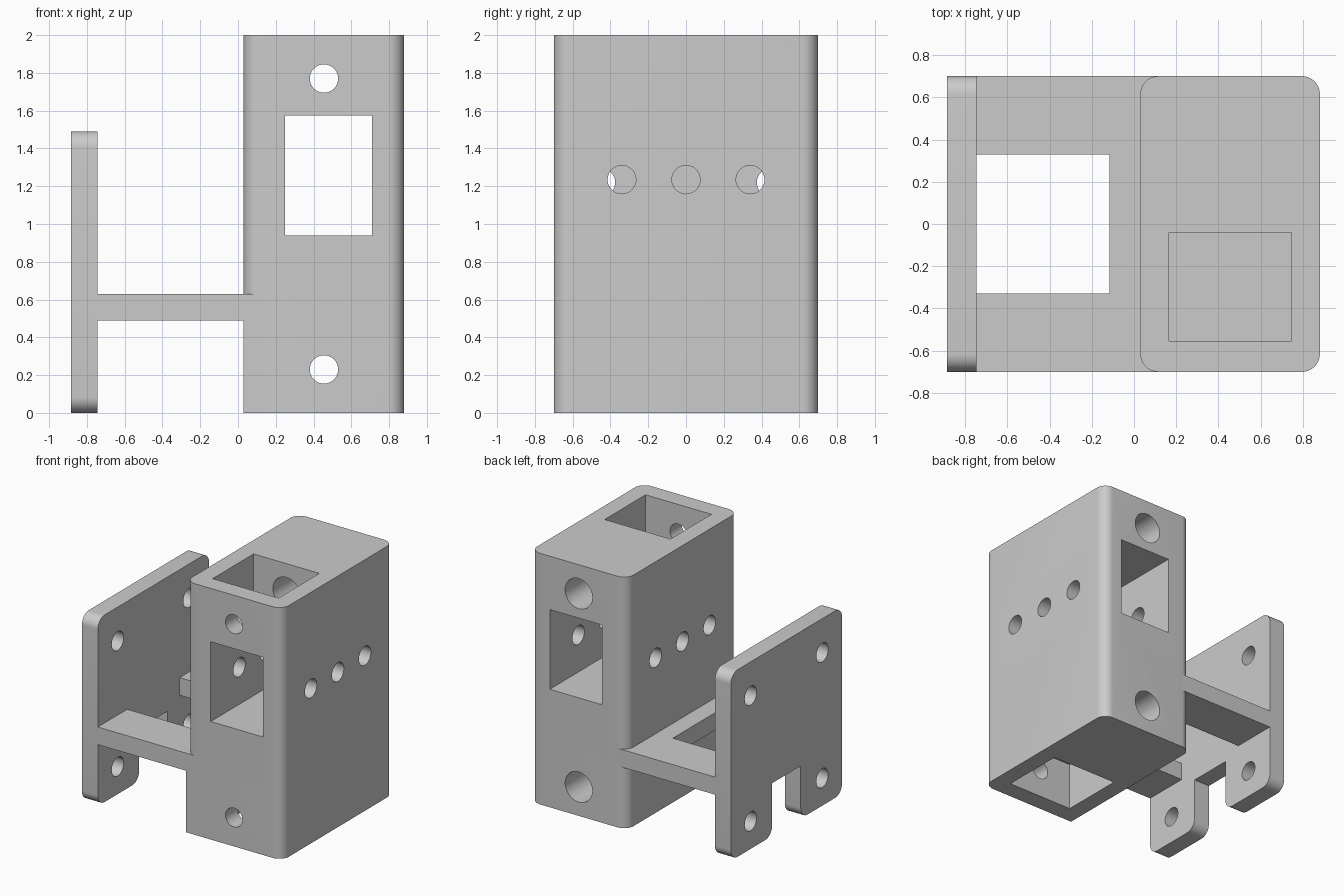
import bpy, bmesh, math
from mathutils import Vector

if "Cube" in bpy.data.objects:
    bpy.data.objects.remove(bpy.data.objects["Cube"])

grey = bpy.data.materials.new("plain_grey")
grey.use_nodes = True
grey.diffuse_color = (0.6, 0.6, 0.6, 1)
grey.node_tree.nodes["Principled BSDF"].inputs["Base Color"].default_value = (0.6, 0.6, 0.6, 1)

ROUND = 0.085
HOLE = 0.075


def rounded(corners, steps=10):
    """Round each right-angled corner (a, b, radius) of an outline."""
    out = []
    for i, (a, b, r) in enumerate(corners):
        p = Vector((a, b))
        if r == 0:
            out.append(p)
            continue
        u = (Vector(corners[i - 1][:2]) - p).normalized()
        v = (Vector(corners[(i + 1) % len(corners)][:2]) - p).normalized()
        c = p + (u + v) * r
        for k in range(steps + 1):
            t = math.pi / 2 * k / steps
            out.append(c - v * r * math.cos(t) - u * r * math.sin(t))
    return out


def rect(a0, a1, b0, b1, r=0):
    return rounded([(a0, b0, r), (a1, b0, r), (a1, b1, r), (a0, b1, r)])


def circle(a, b, r, n=40):
    return [Vector((a + r * math.cos(2 * math.pi * k / n),
                    b + r * math.sin(2 * math.pi * k / n))) for k in range(n)]


def prism(name, outline, axis, lo, hi):
    """Extrude an outline along an axis from lo to hi."""
    place = {"x": lambda p: (lo, p.x, p.y),
             "y": lambda p: (p.x, lo, p.y),
             "z": lambda p: (p.x, p.y, lo)}[axis]
    bm = bmesh.new()
    face = bm.faces.new([bm.verts.new(place(p)) for p in outline])
    ext = bmesh.ops.extrude_face_region(bm, geom=[face])
    move = Vector([(hi - lo) * (axis == k) for k in "xyz"])
    bmesh.ops.translate(bm, vec=move,
                        verts=[g for g in ext["geom"] if isinstance(g, bmesh.types.BMVert)])
    bmesh.ops.recalc_face_normals(bm, faces=bm.faces)
    mesh = bpy.data.meshes.new(name)
    bm.to_mesh(mesh)
    bm.free()
    mesh.materials.append(grey)
    obj = bpy.data.objects.new(name, mesh)
    bpy.context.collection.objects.link(obj)
    return obj


def activate(obj):
    bpy.ops.object.select_all(action="DESELECT")
    obj.select_set(True)
    bpy.context.view_layer.objects.active = obj


def cut(obj, outline, axis, lo, hi):
    cutter = prism("cutter", outline, axis, lo, hi)
    cutter.hide_render = True
    mod = obj.modifiers.new("cut", "BOOLEAN")
    mod.operation = "DIFFERENCE"
    mod.solver = "EXACT"
    mod.object = cutter
    activate(obj)
    bpy.ops.object.modifier_apply(modifier=mod.name)
    bpy.data.objects.remove(cutter)


# Main block with rounded upright edges
block = prism("main_block", rect(0.03, 0.88, -0.7, 0.7, ROUND), "z", 0, 2)
# Window straight through from front to back
cut(block, rect(0.25, 0.71, 0.94, 1.575), "y", -1, 1)
# Pockets in the top and bottom ends
pocket = rect(0.165, 0.745, -0.555, -0.04)
cut(block, pocket, "z", 1.62, 2.1)
cut(block, pocket, "z", -0.1, 0.38)
# Narrow bolt holes in front, wide bores from the back
for z in (0.23, 1.77):
    cut(block, circle(0.455, z, HOLE), "y", -1, -0.3)
    cut(block, circle(0.455, z, 0.12), "y", -0.3, 1)
# Row of three cross holes
for y in (-0.34, 0, 0.34):
    cut(block, circle(y, 1.235, HOLE), "x", -0.2, 1)

# Square lower front corner of the block
corner = prism("lower_front_corner", rect(0.03, 0.14, -0.7, -0.6), "z", 0, 0.6)

# Connecting shelf with an opening against the side plate
shelf = prism("connecting_shelf", rounded([
    (-0.76, -0.7, 0), (0.115, -0.7, 0), (0.115, 0.7, 0), (-0.76, 0.7, 0),
    (-0.76, 0.33, 0), (-0.115, 0.33, 0), (-0.115, -0.33, 0), (-0.76, -0.33, 0)]),
    "z", 0.49, 0.63)

# Side plate with two feet and rounded corners
plate = prism("side_plate", rounded([
    (-0.7, 0, ROUND), (-0.18, 0, ROUND), (-0.18, 0.42, 0), (0.18, 0.42, 0),
    (0.18, 0, ROUND), (0.7, 0, ROUND), (0.7, 1.49, ROUND), (-0.7, 1.49, ROUND)]),
    "x", -0.885, -0.745)
for y in (-0.45, 0.45):
    for z in (0.22, 1.22):
        cut(plate, circle(y, z, HOLE), "x", -1, -0.6)

for obj in (block, plate):
    activate(obj)
    bpy.ops.object.shade_smooth_by_angle(angle=math.radians(30))
